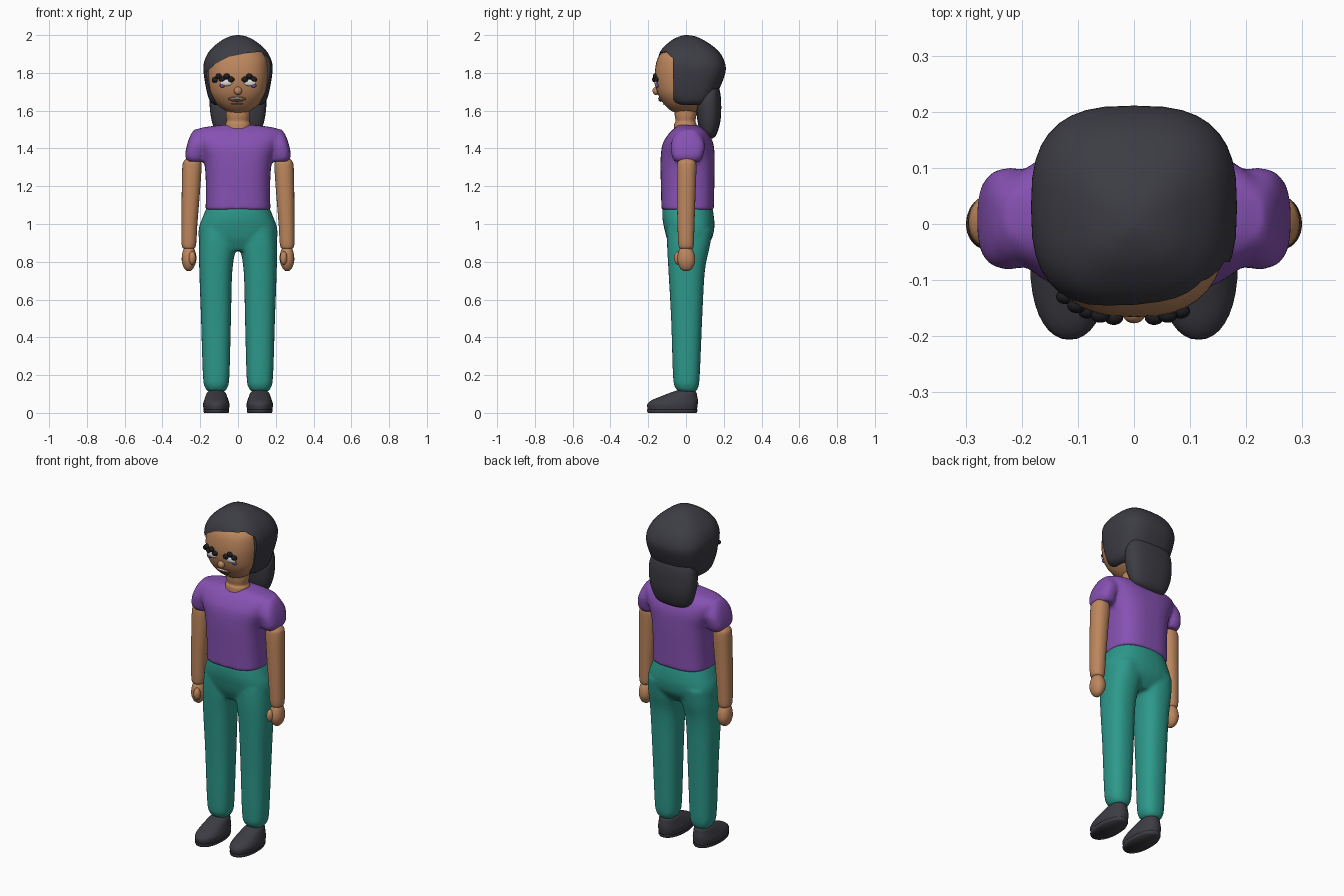
import bpy, bmesh, math
from mathutils import Vector

if "Cube" in bpy.data.objects:
    bpy.data.objects.remove(bpy.data.objects["Cube"])


def material(name, rgb):
    m = bpy.data.materials.new(name)
    m.use_nodes = True
    m.diffuse_color = (*rgb, 1)
    m.node_tree.nodes["Principled BSDF"].inputs["Base Color"].default_value = (*rgb, 1)
    return m


SKIN = material("skin", (.51, .24, .11))
DARK = material("charcoal", (.045, .045, .057))
PURPLE = material("purple cloth", (.24, .083, .45))
TEAL = material("teal cloth", (.026, .32, .26))
BLACK = material("lash black", (.012, .012, .016))
WHITE = material("eye white", (.75, .72, .68))
LIP = material("lip brown", (.16, .065, .035))


def add_object(name, bm, mat):
    bmesh.ops.recalc_face_normals(bm, faces=bm.faces)
    mesh = bpy.data.meshes.new(name)
    bm.to_mesh(mesh)
    bm.free()
    mesh.materials.append(mat)
    mesh.shade_smooth()
    obj = bpy.data.objects.new(name, mesh)
    bpy.context.scene.collection.objects.link(obj)
    return obj


def spline(rings, steps=5):
    """Smooth the list of rings with a Catmull-Rom curve."""
    pts = [Vector(r) for r in rings]
    out = []
    for i in range(len(pts) - 1):
        a, b, c, d = pts[max(i - 1, 0)], pts[i], pts[i + 1], pts[min(i + 2, len(pts) - 1)]
        for k in range(steps):
            t = k / steps
            out.append(b + (c - a) * (t / 2) + (a * 2 - b * 5 + c * 4 - d) * (t * t / 2)
                       + (b * 3 - a - c * 3 + d) * (t ** 3 / 2))
    return out + [pts[-1]]


def power(v, p):
    return math.copysign(abs(v) ** p, v)


def loft(name, shells, mat, square=2.2, blend=0, sides=36):
    """Skin each shell's rings, given as (z, x0, x1, y0, y1)."""
    bm = bmesh.new()
    for rings in shells:
        loops = []
        for z, x0, x1, y0, y1 in spline(rings):
            loop = []
            for i in range(sides):
                a = math.tau * i / sides
                x = (x0 + x1) / 2 + (x1 - x0) / 2 * power(math.cos(a), 2 / square)
                y = (y0 + y1) / 2 + (y1 - y0) / 2 * power(math.sin(a), 2 / square)
                loop.append(bm.verts.new((x, y, z)))
            loops.append(loop)
        for lo, hi in zip(loops, loops[1:]):
            for i in range(sides):
                j = (i + 1) % sides
                bm.faces.new((lo[i], lo[j], hi[j], hi[i]))
        bm.faces.new(loops[0][::-1])
        bm.faces.new(loops[-1])
    obj = add_object(name, bm, mat)
    if blend:
        remesh = obj.modifiers.new("fuse", 'REMESH')
        remesh.mode = 'VOXEL'
        remesh.voxel_size = .01
        remesh.use_smooth_shade = True
        smooth = obj.modifiers.new("soften", 'SMOOTH')
        smooth.iterations = blend
    return obj


def centred(rings):
    return [(z, -w, w, y0, y1) for z, w, y0, y1 in rings]


def sided(rings, s):
    return [(z, min(s * a, s * b), max(s * a, s * b), y0, y1) for z, a, b, y0, y1 in rings]


def ball(name, centre, radii, mat):
    bm = bmesh.new()
    bmesh.ops.create_uvsphere(bm, u_segments=20, v_segments=12, radius=1)
    bmesh.ops.scale(bm, vec=radii, verts=bm.verts)
    bmesh.ops.translate(bm, vec=centre, verts=bm.verts)
    return add_object(name, bm, mat)


# Shirt: torso and short sleeves fused together
torso = centred([(1.075, .172, -.13, .148), (1.2, .17, -.133, .15), (1.33, .18, -.135, .152),
                 (1.42, .215, -.125, .146), (1.48, .235, -.09, .12),
                 (1.508, .2, -.06, .09), (1.525, .08, -.04, .06)])
sleeve = [(1.33, .185, .265, -.06, .075), (1.36, .18, .28, -.075, .09),
          (1.42, .17, .27, -.08, .1), (1.47, .15, .252, -.06, .08), (1.5, .15, .232, -.03, .06)]
loft("shirt", [torso, sided(sleeve, 1), sided(sleeve, -1)], PURPLE, 2.8, blend=5)

# Trousers: pelvis and legs fused together
pelvis = centred([(1.09, .165, -.125, .14), (1.03, .19, -.125, .149), (.98, .207, -.116, .15),
                  (.92, .207, -.1, .136), (.86, .18, -.07, .09)])
leg = [(.11, .075, .155, -.035, .05), (.135, .055, .175, -.058, .065),
       (.2, .045, .186, -.069, .073), (.5, .037, .196, -.079, .086),
       (.75, .03, .205, -.093, .1), (.88, .01, .207, -.1, .126), (.97, 0, .2, -.1, .14)]
loft("trousers", [pelvis, sided(leg, 1), sided(leg, -1)], TEAL, 2.4, blend=6)

# Arms, hands and shoes
arm = [(.868, .235, .285, -.03, .033), (.89, .222, .298, -.04, .041),
       (1, .215, .299, -.045, .045), (1.15, .203, .298, -.048, .05),
       (1.3, .193, .295, -.048, .055), (1.335, .2, .285, -.04, .048), (1.352, .22, .265, -.02, .03)]
hand = [(.75, .252, .268, -.01, .012), (.765, .237, .285, -.03, .033), (.8, .222, .297, -.045, .048),
        (.84, .222, .296, -.043, .045), (.872, .235, .285, -.03, .03), (.88, .25, .27, -.01, .01)]
shoe = [(.018, .048, .182, -.203, .058), (.045, .045, .185, -.205, .062),
        (.065, .05, .18, -.185, .063), (.085, .057, .173, -.14, .06),
        (.108, .067, .163, -.08, .055), (.122, .085, .145, -.04, .04)]
sole = [(0, .05, .18, -.202, .055), (.009, .047, .183, -.206, .06), (.018, .047, .183, -.206, .06)]
for word, s in (("left", 1), ("right", -1)):
    loft(word + "_arm", [sided(arm, s)], SKIN)
    loft(word + "_hand", [sided(hand, s)], SKIN)
    ball(word + "_thumb", (s * .242, -.042, .82), (.019, .021, .036), SKIN)
    loft(word + "_shoe", [sided(shoe, s)], DARK)
    loft(word + "_sole", [sided(sole, s)], DARK)

# Neck and head
loft("neck", [centred([(1.5, .07, -.065, .06), (1.53, .067, -.062, .055), (1.545, .06, -.055, .05),
                       (1.58, .064, -.06, .055), (1.66, .064, -.06, .055)])], SKIN)
loft("head", [centred([(1.588, .03, -.05, .03), (1.6, .065, -.08, .07), (1.635, .112, -.117, .1),
                       (1.69, .147, -.15, .13), (1.76, .16, -.165, .15), (1.83, .162, -.162, .15),
                       (1.89, .15, -.143, .14), (1.94, .1, -.09, .09),
                       (1.96, .03, -.03, .03)])], SKIN, 2.5)

# Hair cap with a slanted fringe cut over the face
hair = loft("hair", [centred([(1.63, .125, -.05, .1), (1.65, .148, -.09, .14),
                              (1.7, .165, -.12, .17), (1.8, .182, -.147, .208),
                              (1.86, .179, -.152, .204), (1.92, .148, -.132, .168),
                              (1.97, .09, -.08, .1), (1.993, .042, -.035, .05),
                              (2, .008, -.006, .01)])], DARK, 2.8)
outline = [(-.4, 1.5), (-.4, 1.78), (-.17, 1.8), (-.12, 1.848), (-.05, 1.885), (.05, 1.905),
           (.12, 1.912), (.145, 1.893), (.17, 1.87), (.4, 1.86), (.4, 1.5)]
bm = bmesh.new()
face = bm.faces.new([bm.verts.new((x, -.5, z)) for x, z in outline])
new = bmesh.ops.extrude_face_region(bm, geom=[face])["geom"]
bmesh.ops.translate(bm, vec=(0, .432, 0), verts=[v for v in new if isinstance(v, bmesh.types.BMVert)])
cutter = add_object("fringe_cutter", bm, DARK)
cutter.hide_render = True
cutter.hide_viewport = True
cut = hair.modifiers.new("face opening", 'BOOLEAN')
cut.operation = 'DIFFERENCE'
cut.solver = 'EXACT'
cut.object = cutter
bpy.ops.object.select_all(action='DESELECT')
hair.select_set(True)
bpy.context.view_layer.objects.active = hair
bpy.ops.object.modifier_apply(modifier=cut.name)
bpy.data.objects.remove(cutter)
bpy.ops.object.shade_smooth_by_angle(angle=math.radians(40))

# Gathered hair hanging behind the neck
loft("ponytail", [centred([(1.452, .06, .1, .14), (1.475, .11, .08, .162), (1.55, .14, .06, .183),
                           (1.65, .15, .055, .186), (1.72, .13, .08, .175),
                           (1.75, .08, .1, .15)])], DARK, 2.5)


# Face details
def face_y(x):
    return -.0075 - .157 * (1 - (abs(x) / .16) ** 2.5) ** .4


for word, s in (("left", 1), ("right", -1)):
    ball(word + "_eye", (s * .062, face_y(.062), 1.748), (.034, .009, .017), WHITE)
    ball(word + "_iris", (s * .083, face_y(.083) - .003, 1.733), (.014, .009, .011), PURPLE)
    bumps = [(.036, 1.765), (.06, 1.782), (.083, 1.765)]
    if s < 0:
        bumps += [(.102, 1.782), (.122, 1.763)]
    for i, (x, z) in enumerate(bumps):
        ball(f"{word}_lash_{i + 1}", (s * x, face_y(x) - .004, z), (.017, .013, .015), BLACK)
ball("nose", (0, -.158, 1.705), (.021, .019, .022), SKIN)
ball("lips", (-.005, -.134, 1.662), (.046, .012, .015), LIP)
ball("teeth", (-.005, -.138, 1.664), (.034, .011, .006), WHITE)
ball("chin_crease", (-.005, -.114, 1.636), (.034, .008, .004), LIP)
